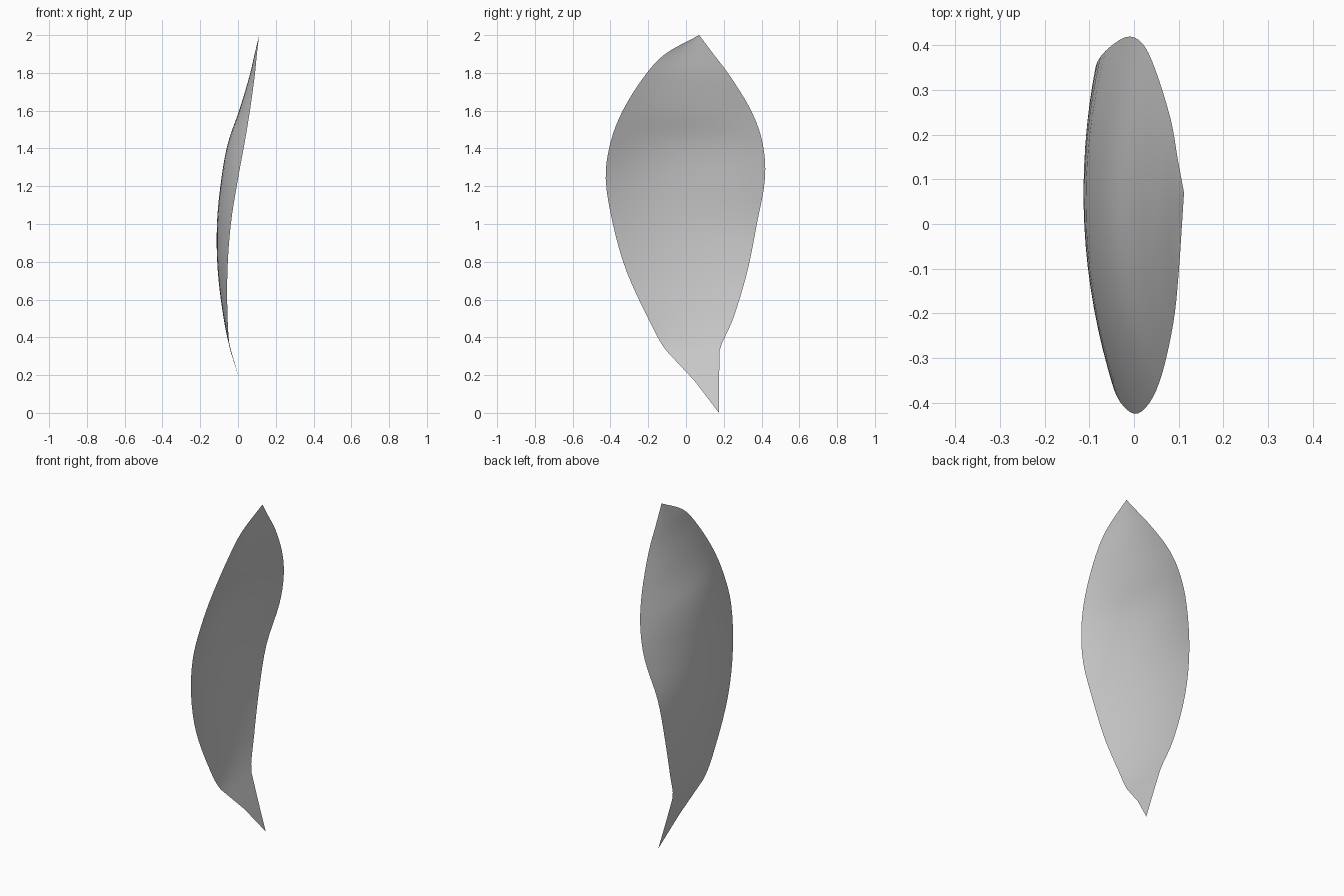
import bpy, bmesh
from mathutils import Vector

if "Cube" in bpy.data.objects:
    bpy.data.objects.remove(bpy.data.objects["Cube"], do_unlink=True)

# Stations up the leaf: height, front edge y, back edge y,
# then x of the front edge, the middle and the back edge
STATIONS = [
    (0.00, 0.175, 0.175, 0.06, 0.06, 0.06),
    (0.17, 0.045, 0.175, 0.01, 0.01, 0.01),
    (0.33, -0.105, 0.178, -0.04, -0.04, -0.037),
    (0.50, -0.20, 0.25, -0.055, -0.075, -0.07),
    (0.75, -0.315, 0.325, -0.056, -0.105, -0.088),
    (1.00, -0.387, 0.375, -0.038, -0.11, -0.075),
    (1.24, -0.425, 0.418, 0.00, -0.088, -0.02),
    (1.43, -0.40, 0.405, 0.035, -0.053, 0.018),
    (1.60, -0.335, 0.345, 0.063, 0.006, 0.048),
    (1.78, -0.222, 0.235, 0.088, 0.06, 0.082),
    (1.90, -0.11, 0.145, 0.10, 0.088, 0.098),
    (2.00, 0.07, 0.07, 0.112, 0.112, 0.112),
]
STEPS, ACROSS = 4, 16


def spline(a, b, c, d, t):
    """Smooth curve from b to c, with a and d as neighbours."""
    return b + 0.5 * t * (c - a + t * (2 * a - 5 * b + 4 * c - d + t * (3 * (b - c) + d - a)))


def smooth_rows(rows):
    rows = [Vector(r) for r in rows]
    out = []
    last = len(rows) - 1
    for i in range(last):
        before = rows[i - 1] if i else 2 * rows[i] - rows[i + 1]
        after = rows[i + 2] if i + 2 <= last else 2 * rows[last] - rows[i]
        for s in range(STEPS):
            t = s / STEPS
            # The stalk end is straight, the blade is curved
            if i < 2:
                out.append(rows[i].lerp(rows[i + 1], t))
            else:
                out.append(spline(before, rows[i], rows[i + 1], after, t))
    return out + [rows[last]]


# Leaf blade: a thin cupped sheet lofted through the stations
bm = bmesh.new()
grid = []
for z, y0, y1, xf, xm, xb in smooth_rows(STATIONS):
    row = []
    for j in range(ACROSS + 1):
        t = 2 * j / ACROSS - 1
        x = xm + (xb - xf) / 2 * t + ((xf + xb) / 2 - xm) * t * t
        row.append(bm.verts.new((x, (y0 + y1) / 2 + (y1 - y0) / 2 * t, z)))
    grid.append(row)
for low, high in zip(grid, grid[1:]):
    for j in range(ACROSS):
        bm.faces.new((low[j], low[j + 1], high[j + 1], high[j]))
bmesh.ops.remove_doubles(bm, verts=bm.verts, dist=0.0005)
mesh = bpy.data.meshes.new("leaf_blade")
bm.to_mesh(mesh)
bm.free()
mesh.shade_smooth()

leaf = bpy.data.objects.new("leaf_blade", mesh)
bpy.context.collection.objects.link(leaf)

# Plain grey material
grey = bpy.data.materials.new("light_grey")
grey.use_nodes = True
colour = (0.6, 0.6, 0.6, 1)
grey.diffuse_color = colour
grey.node_tree.nodes["Principled BSDF"].inputs["Base Color"].default_value = colour
mesh.materials.append(grey)
